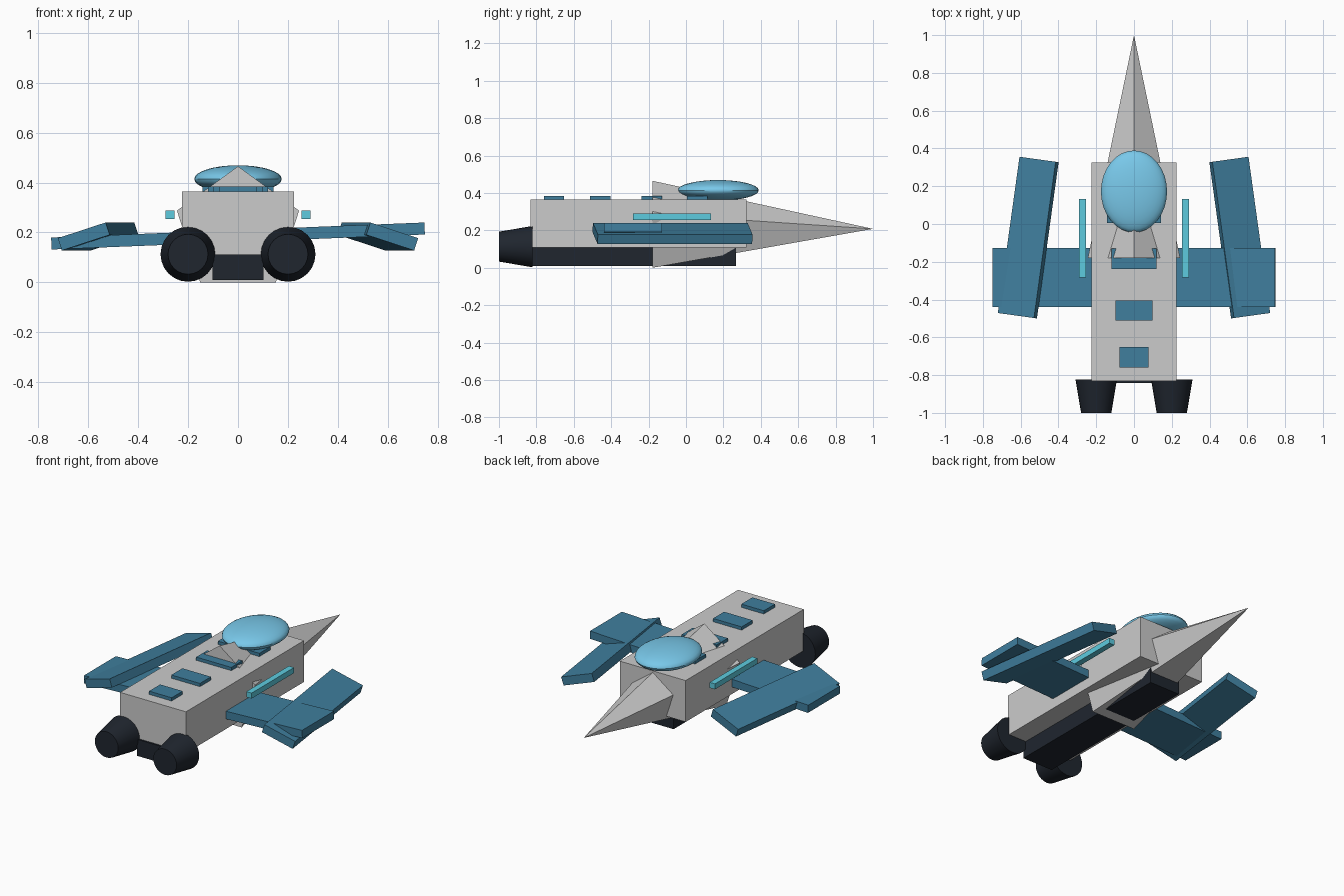
import bpy
import bmesh
from math import radians
from mathutils import Matrix

if "Cube" in bpy.data.objects:
    bpy.data.objects.remove(bpy.data.objects["Cube"])


def material(name, rgb):
    m = bpy.data.materials.new(name)
    m.diffuse_color = (*rgb, 1)
    m.use_nodes = True
    m.node_tree.nodes["Principled BSDF"].inputs["Base Color"].default_value = m.diffuse_color
    return m


BLUE = material("panel_blue", (0.05, 0.21, 0.34))
SKY = material("canopy_blue", (0.19, 0.58, 0.82))
CYAN = material("rail_cyan", (0.11, 0.60, 0.74))
DARK = material("dark_metal", (0.014, 0.019, 0.028))


def finish(bm, name, loc, rot=(0, 0, 0), mat=None, smooth=False):
    bmesh.ops.recalc_face_normals(bm, faces=bm.faces)
    mesh = bpy.data.meshes.new(name)
    bm.to_mesh(mesh)
    bm.free()
    ob = bpy.data.objects.new(name, mesh)
    bpy.context.collection.objects.link(ob)
    ob.location = loc
    ob.rotation_euler = [radians(a) for a in rot]
    if mat:
        mesh.materials.append(mat)
    if smooth:
        bpy.ops.object.select_all(action='DESELECT')
        ob.select_set(True)
        bpy.context.view_layer.objects.active = ob
        bpy.ops.object.shade_smooth_by_angle(angle=radians(35))
    return ob


def box(name, loc, size, rot=(0, 0, 0), mat=None):
    bm = bmesh.new()
    bmesh.ops.create_cube(bm, size=1)
    bmesh.ops.scale(bm, vec=size, verts=bm.verts)
    return finish(bm, name, loc, rot, mat)


def cone(name, loc, sides, r_back, r_tip, length, mat=None, spin=0, smooth=False):
    # cone along y, wide end at local -y, narrow end at +y
    bm = bmesh.new()
    bmesh.ops.create_cone(bm, cap_ends=True, segments=sides, radius1=r_back,
                          radius2=r_tip, depth=length,
                          matrix=Matrix.Rotation(radians(-90), 4, 'X')
                          @ Matrix.Rotation(radians(spin), 4, 'Z'))
    bmesh.ops.remove_doubles(bm, verts=bm.verts, dist=1e-5)
    # keep one corner pointing straight up when there are few sides
    if sides == 5 and max(v.co.z for v in bm.verts) < r_back * 0.99:
        bmesh.ops.rotate(bm, verts=bm.verts, matrix=Matrix.Rotation(radians(180), 3, 'Y'))
    return finish(bm, name, loc, mat=mat, smooth=smooth)


# Hull and keel
box("hull", (0, -0.253, 0.237), (0.45, 1.155, 0.256))
box("keel", (0, -0.287, 0.061), (0.206, 1.11, 0.102), mat=DARK)

# Five-sided nose spike, starting inside the hull
cone("nose_spike", (0, 0.41, 0.208), 5, 0.257, 0, 1.18)

# Canopy bubble
bm = bmesh.new()
bmesh.ops.create_uvsphere(bm, u_segments=32, v_segments=16, radius=1)
bmesh.ops.scale(bm, vec=(0.175, 0.217, 0.055), verts=bm.verts)
finish(bm, "canopy", (0, 0.172, 0.414), mat=SKY, smooth=True)

# Slightly banked main wing passing through the hull
box("main_wing", (0, -0.283, 0.186), (1.495, 0.312, 0.048), (0, -2.3, 0), BLUE)

# Deck plates growing wider toward the nose
for i, (y, half) in enumerate([(-0.705, 0.077), (-0.458, 0.098),
                               (-0.183, 0.12), (0.06, 0.142)]):
    box(f"deck_plate_{i + 1}", (0, y, 0.371), (2 * half, 0.108, 0.028), mat=BLUE)

# Mirrored parts: wing panels, side rails, engines
for side, s in (("left", -1), ("right", 1)):
    box(f"wing_panel_{side}", (s * 0.56, -0.072, 0.184), (0.203, 0.835, 0.052),
        (0, s * 18, s * 7.9), BLUE)
    box(f"side_rail_{side}", (s * 0.273, -0.075, 0.272), (0.036, 0.415, 0.034), mat=CYAN)
    e = cone(f"engine_{side}", (s * 0.2, -0.911, 0.113), 24, 0.11, 0.08, 0.178,
             mat=DARK, smooth=True)
    e.rotation_euler = (0, 0, radians(180))
